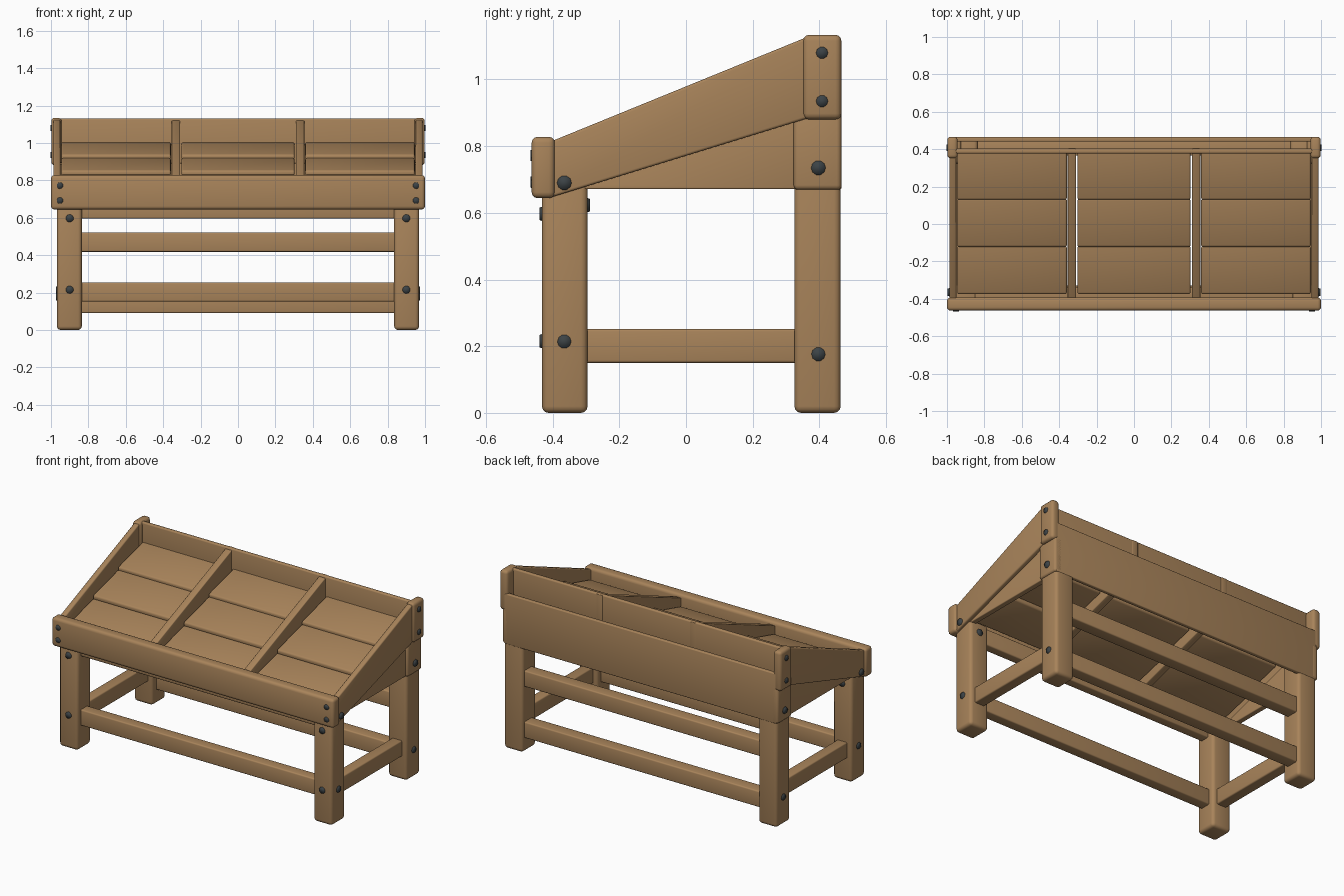
import bpy, bmesh, math
from mathutils import Vector, Matrix

if "Cube" in bpy.data.objects:
    bpy.data.objects.remove(bpy.data.objects["Cube"])


def material(name, rgb):
    m = bpy.data.materials.new(name)
    m.diffuse_color = (*rgb, 1)
    m.use_nodes = True
    m.node_tree.nodes["Principled BSDF"].inputs["Base Color"].default_value = m.diffuse_color
    return m


WOOD = material("warm wood", (0.395, 0.23, 0.103))
IRON = material("dark iron", (0.045, 0.055, 0.06))


def finish(bm, name, mat, bevel=0.0, angle=40):
    bmesh.ops.recalc_face_normals(bm, faces=bm.faces)
    me = bpy.data.meshes.new(name)
    bm.to_mesh(me)
    bm.free()
    me.materials.append(mat)
    ob = bpy.data.objects.new(name, me)
    bpy.context.collection.objects.link(ob)
    if bevel:
        mod = ob.modifiers.new("soft edges", 'BEVEL')
        mod.width = bevel
        mod.segments = 3
    bpy.ops.object.select_all(action='DESELECT')
    ob.select_set(True)
    bpy.context.view_layer.objects.active = ob
    bpy.ops.object.shade_smooth_by_angle(angle=math.radians(angle))
    return ob


def box(name, x, y, z, bevel=0.008):
    bm = bmesh.new()
    bmesh.ops.create_cube(bm, size=1)
    for v in bm.verts:
        v.co = Vector(r[0] + (c + 0.5) * (r[1] - r[0]) for r, c in zip((x, y, z), v.co))
    return finish(bm, name, WOOD, bevel, 100)


def plate(name, x, profile, bevel=0.005, angle=100):
    """Extrude a (y, z) outline between two x values."""
    bm = bmesh.new()
    f = bm.faces.new([bm.verts.new((x[0], y, z)) for y, z in profile])
    r = bmesh.ops.extrude_face_region(bm, geom=[f])
    vs = [v for v in r["geom"] if isinstance(v, bmesh.types.BMVert)]
    bmesh.ops.translate(bm, verts=vs, vec=(x[1] - x[0], 0, 0))
    return finish(bm, name, WOOD, bevel, angle)


def bolt(name, at, direction, r=0.025, h=0.018):
    """Domed bolt head standing on a surface point."""
    bm = bmesh.new()
    bmesh.ops.create_cone(bm, cap_ends=True, segments=10, radius1=r, radius2=r * 0.75, depth=h)
    rot = Vector((0, 0, 1)).rotation_difference(Vector(direction)).to_matrix().to_4x4()
    bmesh.ops.transform(bm, verts=bm.verts, matrix=Matrix.Translation(at) @ rot)
    finish(bm, name, IRON, 0, 100)


def span(s, a, b):
    return tuple(sorted((s * a, s * b)))


for s in (-1, 1):
    # legs
    box("front_leg", span(s, 0.835, 0.968), (-0.432, -0.295), (0.0, 0.69), 0.02)
    box("back_leg", span(s, 0.835, 0.968), (0.325, 0.464), (0.0, 0.88), 0.02)
    # side frame under the tray
    box("side_stretcher", span(s, 0.865, 0.935), (-0.32, 0.35), (0.15, 0.252))
    plate("side_apron", span(s, 0.925, 0.962),
          [(-0.40, 0.671), (0.34, 0.671), (0.34, 0.89), (-0.33, 0.69)])
    box("back_corner_block", span(s, 0.925, 0.978), (0.323, 0.466), (0.669, 0.895), 0.014)
    # sloping tray sides and corner posts
    plate("tray_side", span(s, 0.95, 0.987),
          [(-0.41, 0.645), (0.37, 0.885), (0.37, 1.13), (-0.41, 0.812)], 0.008)
    box("corner_post", span(s, 0.943, 0.998), (0.351, 0.466), (0.88, 1.134), 0.018)
    # bolts facing sideways
    for x, y, z in ((0.965, -0.365, 0.214), (0.965, 0.397, 0.176), (0.987, -0.365, 0.69),
                    (0.978, 0.397, 0.735)):
        bolt("side_bolt", (s * x, y, z), (s, 0, 0))
    for z in (0.935, 1.08):
        bolt("post_bolt", (s * 0.997, 0.408, z), (s, 0, 0), 0.021, 0.012)
    # bolts facing forward
    for z in (0.597, 0.215):
        bolt("leg_bolt", (s * 0.9, -0.43, z), (0, -1, 0))
    for z in (0.692, 0.772):
        bolt("front_rail_bolt", (s * 0.952, -0.461, z), (0, -1, 0), 0.021, 0.012)
    bolt("inner_bolt", (s * 0.9, -0.297, 0.623), (0, 1, 0))
    # tray dividers, reaching through the back board
    plate("tray_divider", span(s, 0.309, 0.355),
          [(-0.40, 0.68), (0.405, 0.92), (0.405, 1.13), (-0.40, 0.805)])

# long rails
box("front_rail", (-1.0, 1.0), (-0.463, -0.393), (0.644, 0.828), 0.018)
box("front_beam", (-0.85, 0.85), (-0.40, -0.34), (0.596, 0.70))
box("front_stretcher", (-0.85, 0.85), (-0.40, -0.33), (0.152, 0.254))
box("back_lower_stretcher", (-0.85, 0.85), (0.365, 0.445), (0.09, 0.193))
box("back_middle_stretcher", (-0.85, 0.85), (0.365, 0.445), (0.418, 0.521))
box("back_apron", (-0.965, 0.965), (0.44, 0.466), (0.669, 0.99), 0.006)
box("back_board", (-0.96, 0.96), (0.377, 0.403), (0.89, 1.13), 0.008)

# stepped floor slats with rounded lips, three per bay
for x in ((-0.945, -0.359), (-0.302, 0.302), (0.359, 0.945)):
    for y, z in ((-0.375, 0.765), (-0.122, 0.853), (0.13, 0.938)):
        plate("floor_slat", x, [(y, z - 0.03), (y + 0.257, z + 0.038),
                                (y + 0.257, z + 0.068), (y, z)], 0.01, 130)
